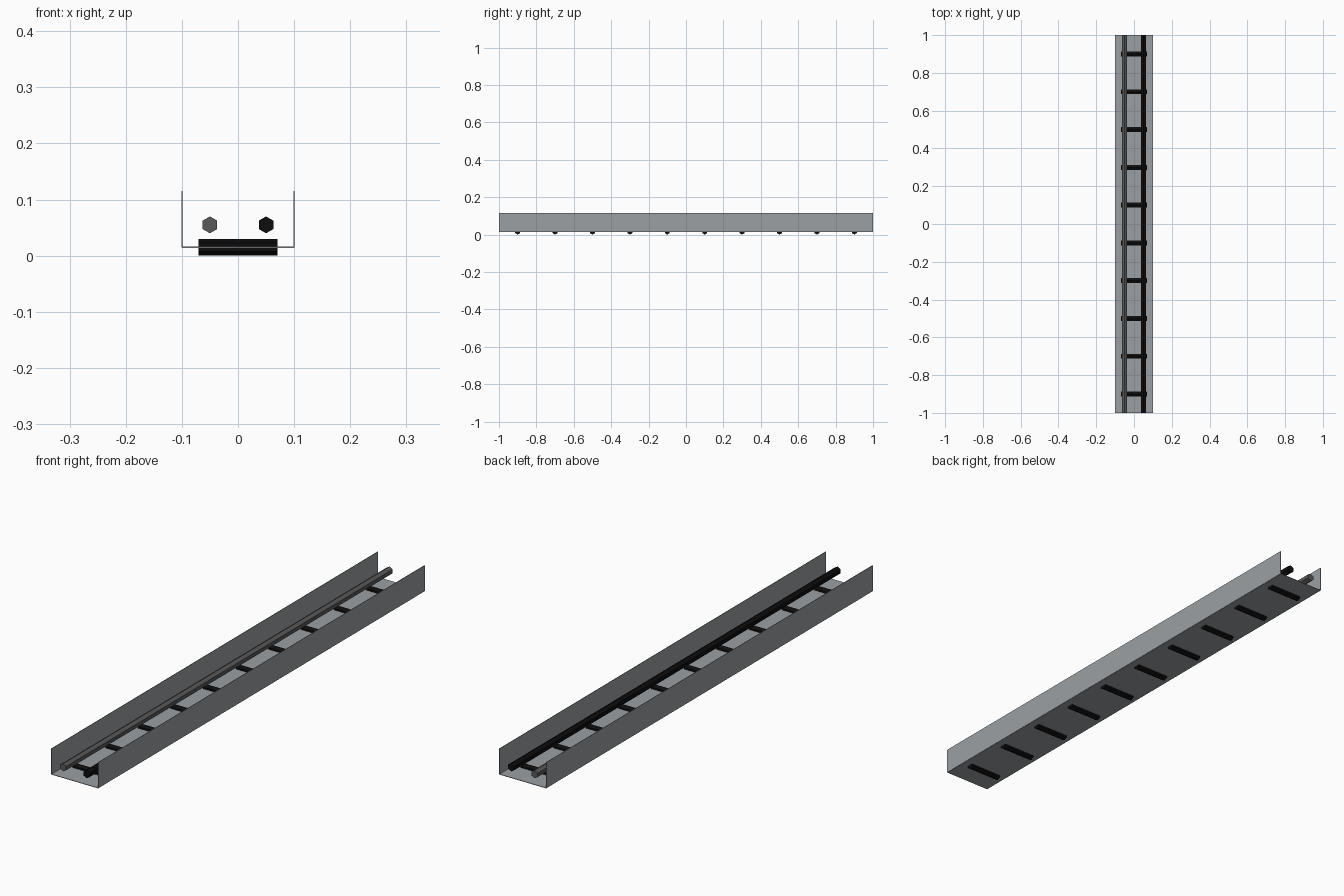
import bpy
import math

cube = bpy.data.objects.get("Cube")
if cube:
    bpy.data.objects.remove(cube, do_unlink=True)


def material(name, r, g, b):
    m = bpy.data.materials.new(name)
    m.use_nodes = True
    m.diffuse_color = (r, g, b, 1)
    m.node_tree.nodes["Principled BSDF"].inputs["Base Color"].default_value = (r, g, b, 1)
    return m


steel = material("steel_grey", 0.33, 0.35, 0.37)
dark = material("dark_grey", 0.1, 0.1, 0.1)
black = material("black", 0.004, 0.004, 0.004)

LENGTH = 2.0
BASE = 0.015      # height of the channel floor
RADIUS = 0.015    # rods and rungs


def finish(name, mat):
    ob = bpy.context.object
    ob.name = name
    bpy.ops.object.transform_apply(location=False, rotation=True, scale=True)
    ob.data.materials.append(mat)


def panel(name, size, loc, mat):
    bpy.ops.mesh.primitive_cube_add(size=1, location=loc)
    bpy.context.object.scale = size
    finish(name, mat)


def hex_rod(name, length, loc, rot, mat):
    bpy.ops.mesh.primitive_cylinder_add(vertices=6, radius=RADIUS, depth=length,
                                        location=loc, rotation=rot)
    finish(name, mat)


# Open channel: floor and two thin side walls
panel("channel_floor", (0.2, LENGTH, 0.002), (0, 0, BASE), steel)
for side, name in ((1, "left_wall"), (-1, "right_wall")):
    panel(name, (0.002, LENGTH, 0.1), (side * 0.1, 0, BASE + 0.05), steel)

# Two hexagonal rods running the length, with a corner pointing up
along_y = (math.pi / 2, 0, 0)
hex_rod("left_rod", LENGTH, (0.05, 0, BASE + 0.04), along_y, black)
hex_rod("right_rod", LENGTH, (-0.05, 0, BASE + 0.04), along_y, dark)

# Cross rungs set through the floor
along_x = (math.pi / 2, 0, math.pi / 2)
for i in range(10):
    hex_rod(f"rung_{i + 1}", 0.14, (0, -0.9 + 0.2 * i, BASE), along_x, black)
